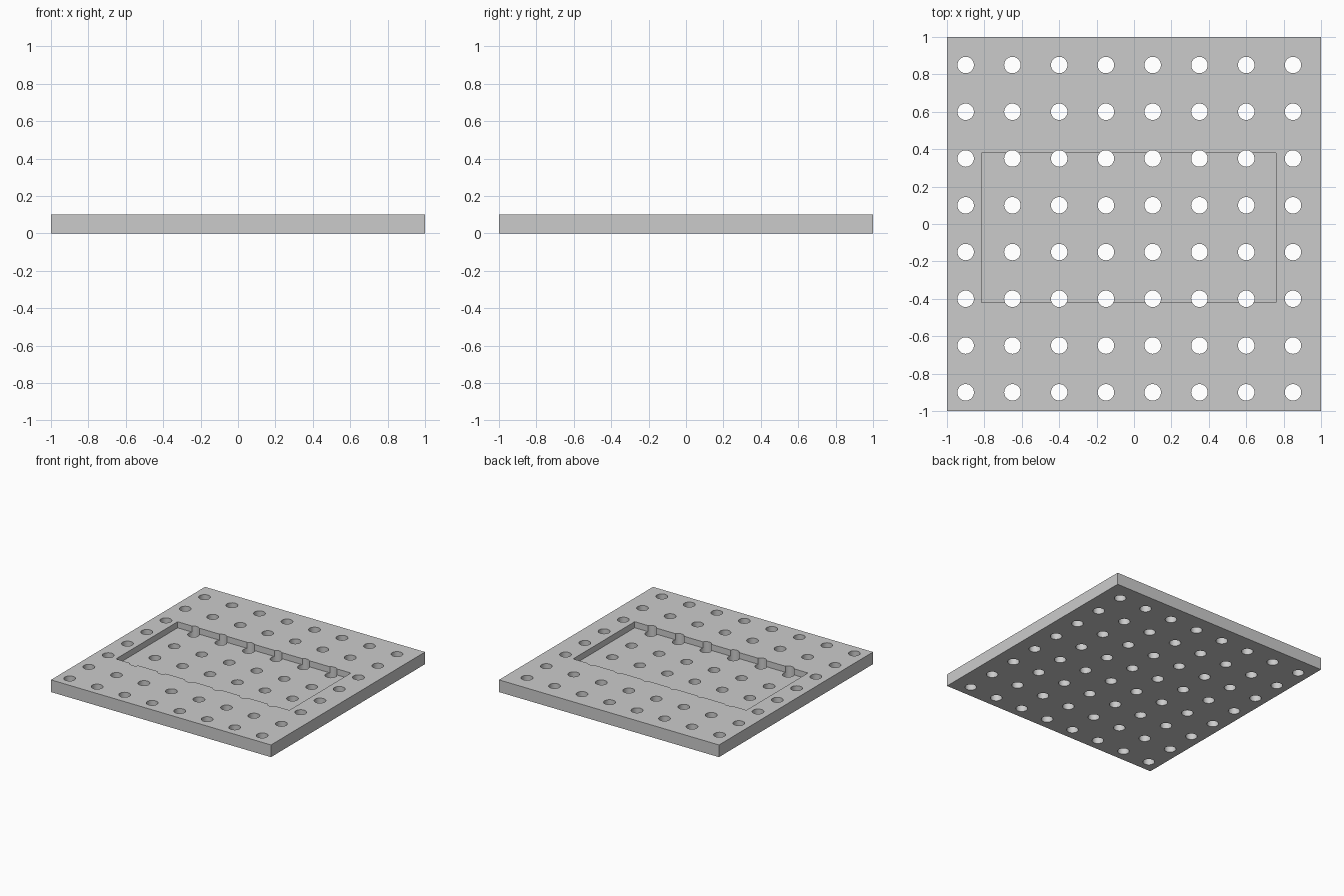
import bpy, bmesh
from mathutils import Matrix

if "Cube" in bpy.data.objects:
    bpy.data.objects.remove(bpy.data.objects["Cube"])

PLATE_HEIGHT = 0.1
RECESS_FLOOR = 0.05

grey = bpy.data.materials.new("plain grey")
grey.diffuse_color = (0.6, 0.6, 0.6, 1)
grey.use_nodes = True
grey.node_tree.nodes["Principled BSDF"].inputs["Base Color"].default_value = grey.diffuse_color


def add_box(bm, lo, hi):
    size = [b - a for a, b in zip(lo, hi)]
    mid = [(a + b) / 2 for a, b in zip(lo, hi)]
    bmesh.ops.create_cube(bm, size=1, matrix=Matrix.Translation(mid) @ Matrix.Diagonal((*size, 1)))


def make_object(name, bm):
    mesh = bpy.data.meshes.new(name)
    bm.to_mesh(mesh)
    bm.free()
    mesh.materials.append(grey)
    obj = bpy.data.objects.new(name, mesh)
    bpy.context.collection.objects.link(obj)
    return obj


# Square plate
bm = bmesh.new()
add_box(bm, (-1, -1, 0), (1, 1, PLATE_HEIGHT))
plate = make_object("perforated_plate", bm)

# Rectangular recess in the top
bm = bmesh.new()
add_box(bm, (-0.815, -0.42, RECESS_FLOOR), (0.76, 0.38, 0.3))
recess = make_object("recess_cutter", bm)

# Grid of 8 x 8 through holes
bm = bmesh.new()
for i in range(8):
    for j in range(8):
        bmesh.ops.create_cone(bm, cap_ends=True, segments=32, radius1=0.044, radius2=0.044, depth=0.6,
                              matrix=Matrix.Translation((-0.9 + 0.25 * i, -0.9 + 0.25 * j, 0.05)))
holes = make_object("hole_cutter", bm)

# Cut the recess, then the holes
for cutter in (recess, holes):
    cut = plate.modifiers.new(cutter.name, 'BOOLEAN')
    cut.operation = 'DIFFERENCE'
    cut.solver = 'EXACT'
    cut.object = cutter
    cutter.hide_render = True
    cutter.hide_set(True)

# Smooth hole walls with crisp rims
bpy.context.view_layer.objects.active = plate
plate.select_set(True)
for cutter in (recess, holes):
    bpy.ops.object.modifier_apply(modifier=cutter.name)
bpy.ops.object.shade_smooth_by_angle(angle=0.5)
